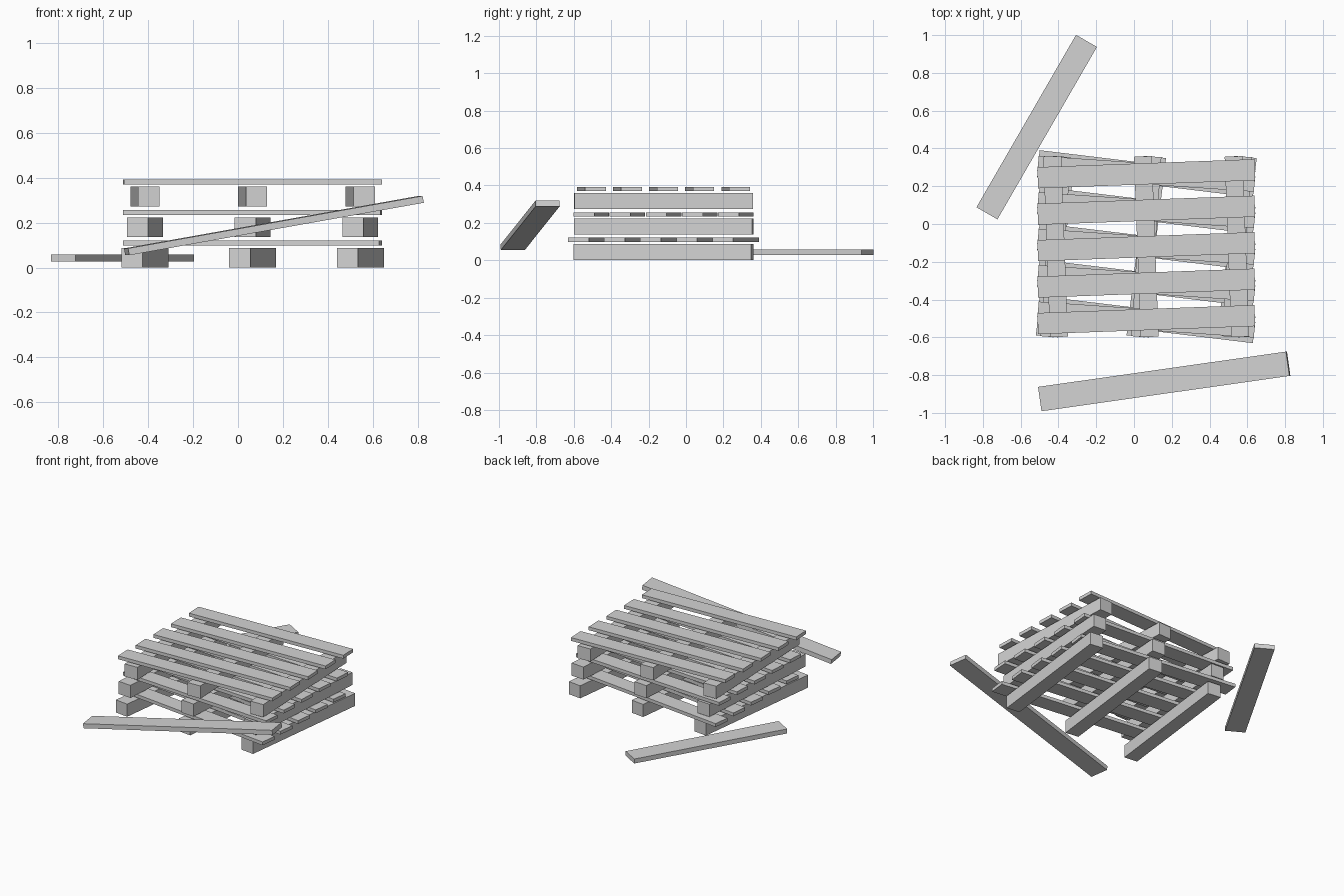
import bpy
from math import radians

cube = bpy.data.objects.get("Cube")
if cube:
    bpy.data.objects.remove(cube, do_unlink=True)

# Single plain grey for all the timber
grey = bpy.data.materials.new("light_grey_wood")
grey.use_nodes = True
COLOUR = (0.65, 0.65, 0.65, 1)
grey.diffuse_color = COLOUR
grey.node_tree.nodes["Principled BSDF"].inputs["Base Color"].default_value = COLOUR


def board(name, size, centre, pitch=0, turn=0):
    """A rectangular board of the given size, tilted about y, then turned about z."""
    bpy.ops.mesh.primitive_cube_add(size=1, location=centre)
    obj = bpy.context.object
    obj.name = name
    obj.scale = size
    bpy.ops.object.transform_apply(location=False, rotation=False, scale=True)
    obj.rotation_euler = (0, radians(pitch), radians(turn))
    obj.data.materials.append(grey)
    return obj


CX, CY = 0.065, -0.12      # centre of the stack
BEAM = (0.095, 0.956, 0.087)
SLAT = (1.15, 0.112, 0.023)
LAYER = 0.136


def pallet(level, turn):
    """Three beams with five slats across; each board is turned about its own centre."""
    base = level * LAYER
    for i, side in enumerate(("right", "middle", "left")):
        board(f"pallet_{level + 1}_beam_{side}", BEAM,
              (CX + (i - 1) * 0.48, CY, base + 0.0445), turn=turn)
    for i in range(5):
        board(f"pallet_{level + 1}_slat_{i + 1}", SLAT,
              (CX, CY + (i - 2) * 0.193, base + 0.109), turn=turn)


# Stack of pallets, each turned a little differently
for level, turn in enumerate((-6.9, -3.9, 2.1)):
    pallet(level, turn)

# Loose planks: one flat behind, one leaning in front
board("loose_plank_back", (1.054, 0.128, 0.031), (-0.515, 0.513, 0.043), turn=60)
board("loose_plank_front", (1.346, 0.13, 0.031), (0.16, -0.833, 0.187), pitch=-10, turn=8.1)
